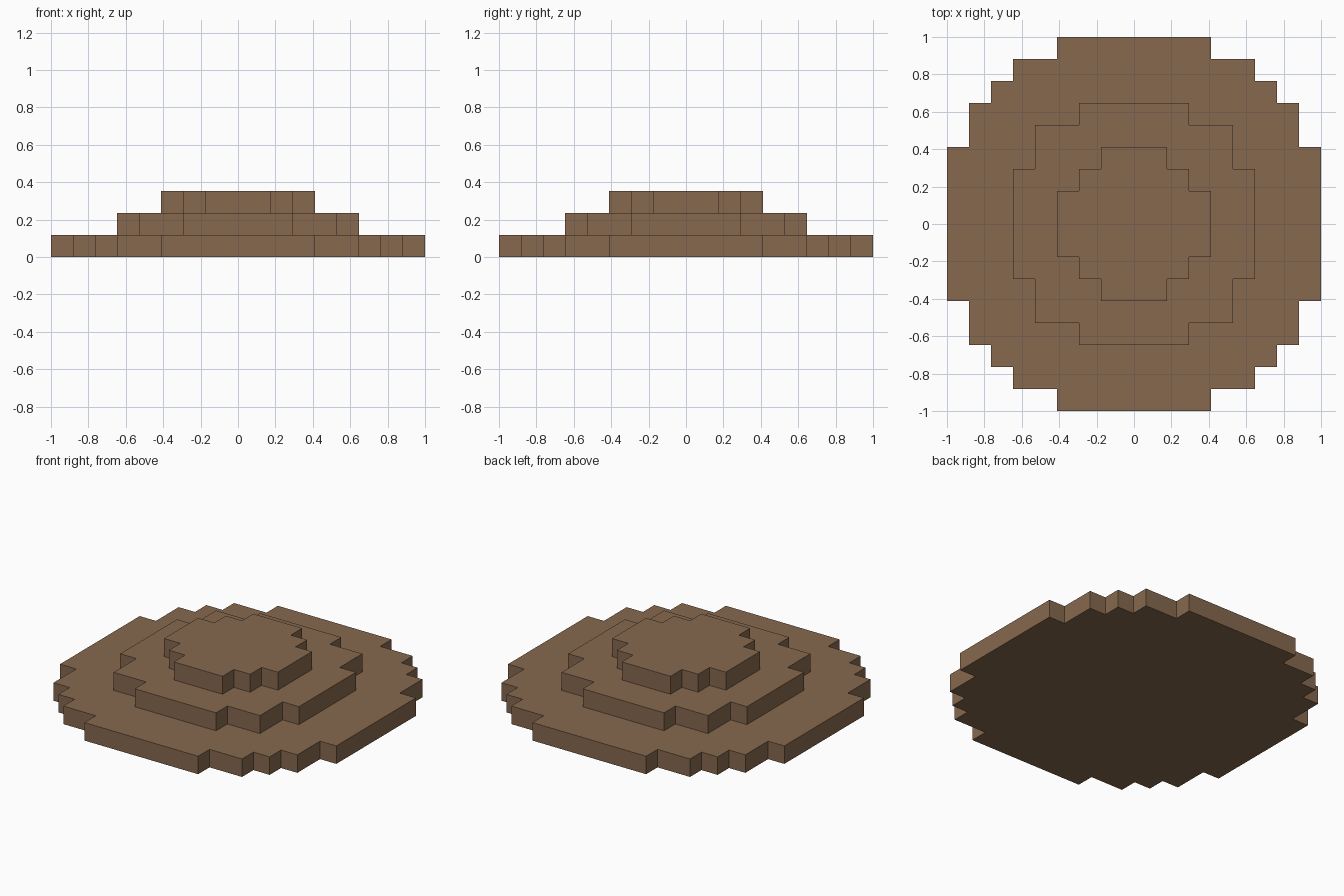
import bpy
import bmesh

UNIT = 2 / 17  # one block of the stepped mound

cube = bpy.data.objects.get("Cube")
if cube:
    bpy.data.objects.remove(cube, do_unlink=True)

# Earth colour
earth = bpy.data.materials.new("earth_brown")
earth.use_nodes = True
colour = (0.24, 0.14, 0.077, 1)
earth.diffuse_color = colour
earth.node_tree.nodes["Principled BSDF"].inputs["Base Color"].default_value = colour


def stepped_outline(corners):
    """Closed blocky outline from the outer corners of one quadrant."""
    quarter = [corners[0]]
    for (x0, y0), (x1, y1) in zip(corners, corners[1:]):
        quarter += [(x1, y0), (x1, y1)]
    outline = []
    for _ in range(4):
        outline += quarter
        quarter = [(-y, x) for x, y in quarter]
    return outline


def add_tier(name, level, corners):
    """Slab one block thick with a stepped round outline."""
    bm = bmesh.new()
    base = bm.faces.new([bm.verts.new((x * UNIT, y * UNIT, level * UNIT))
                         for x, y in stepped_outline(corners)])
    top = bmesh.ops.extrude_face_region(bm, geom=[base], use_keep_orig=True)
    raised = [v for v in top["geom"] if isinstance(v, bmesh.types.BMVert)]
    bmesh.ops.translate(bm, verts=raised, vec=(0, 0, UNIT))
    bmesh.ops.recalc_face_normals(bm, faces=bm.faces)
    mesh = bpy.data.meshes.new(name)
    bm.to_mesh(mesh)
    bm.free()
    mesh.materials.append(earth)
    bpy.context.collection.objects.link(bpy.data.objects.new(name, mesh))


# Three tiers, widest at the bottom
add_tier("lower_tier", 0, [(8.5, 3.5), (7.5, 5.5), (6.5, 6.5), (5.5, 7.5), (3.5, 8.5)])
add_tier("middle_tier", 1, [(5.5, 2.5), (4.5, 4.5), (2.5, 5.5)])
add_tier("upper_tier", 2, [(3.5, 1.5), (2.5, 2.5), (1.5, 3.5)])
